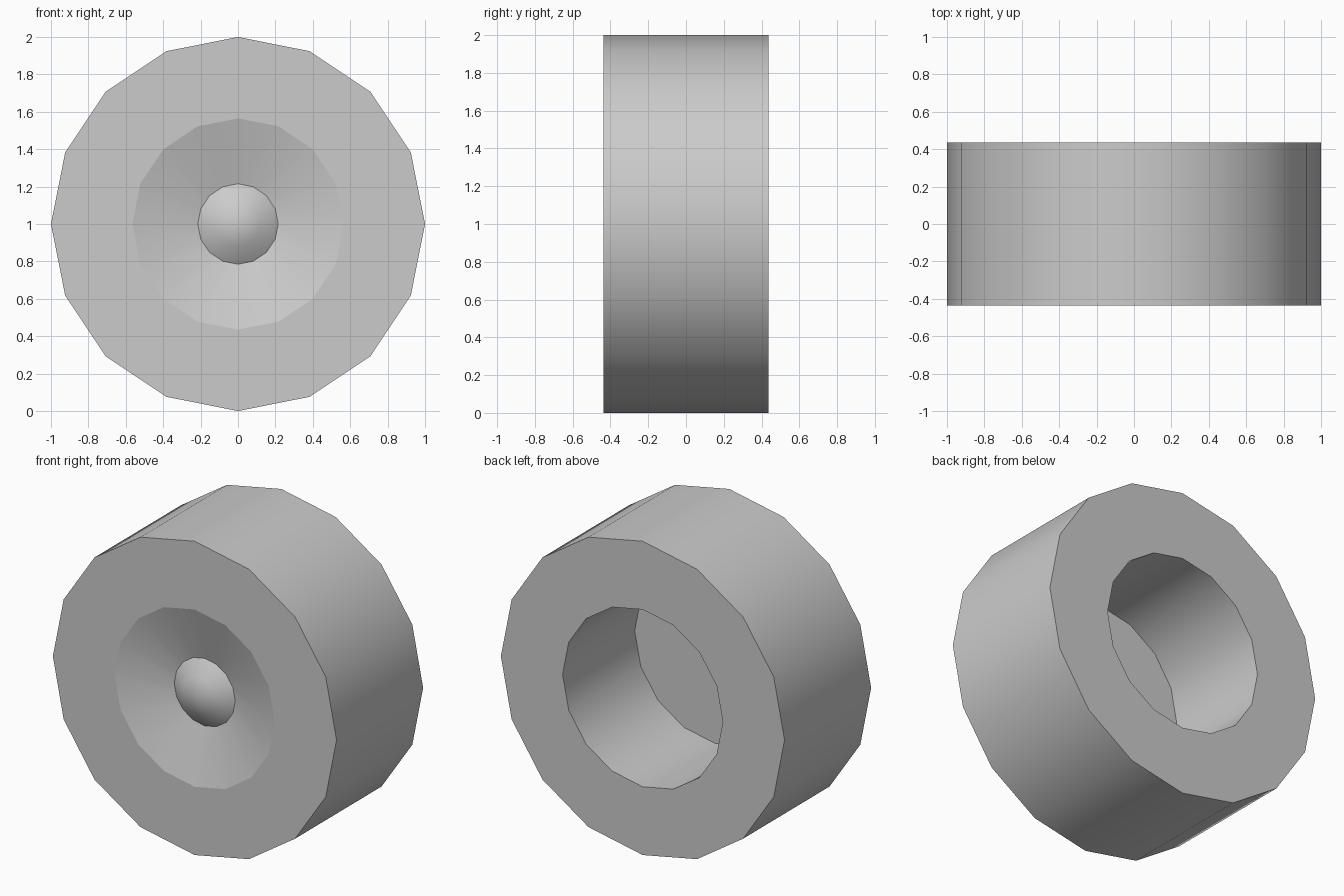
import bpy, bmesh, math

if "Cube" in bpy.data.objects:
    bpy.data.objects.remove(bpy.data.objects["Cube"])

SIDES = 16
HALF = 0.436  # half the wheel width

# Half cross-section (radius, y, hard ring edge?) from the hub tip round to the bore floor
PROFILE = [
    (0.00, -HALF + 0.005, False),
    (0.12, -0.40, False),   # domed hub
    (0.215, -0.335, True),  # hub base
    (0.565, -HALF, True),   # rim of the shallow dish
    (1.00, -HALF, True),    # tread, front
    (1.00, HALF, True),     # tread, back
    (0.565, HALF, True),    # bore mouth
    (0.565, -0.29, True),   # bore floor
    (0.00, -0.29, False),
]


def lathe(name, profile, centre_z):
    """Spin a profile round the y axis into a closed solid."""
    bm = bmesh.new()
    rings = []
    for r, y, hard in profile:
        if r == 0:
            rings.append([bm.verts.new((0, y, centre_z))] * SIDES)
            continue
        rings.append([bm.verts.new((r * math.sin(a), y, centre_z + r * math.cos(a)))
                      for a in (2 * math.pi * i / SIDES for i in range(SIDES))])
    for a, b in zip(rings, rings[1:]):
        for i in range(SIDES):
            j = (i + 1) % SIDES
            corners = list(dict.fromkeys((a[i], a[j], b[j], b[i])))
            bm.faces.new(corners).smooth = True
    # Crisp edges where the profile turns a corner
    for (r, y, hard), ring in zip(profile, rings):
        if hard:
            for i in range(SIDES):
                bm.edges.get((ring[i], ring[(i + 1) % SIDES])).smooth = False
    bmesh.ops.recalc_face_normals(bm, faces=bm.faces[:])
    mesh = bpy.data.meshes.new(name)
    bm.to_mesh(mesh)
    bm.free()
    obj = bpy.data.objects.new(name, mesh)
    bpy.context.collection.objects.link(obj)
    return obj


lathe("wheel", PROFILE, 1.0)
